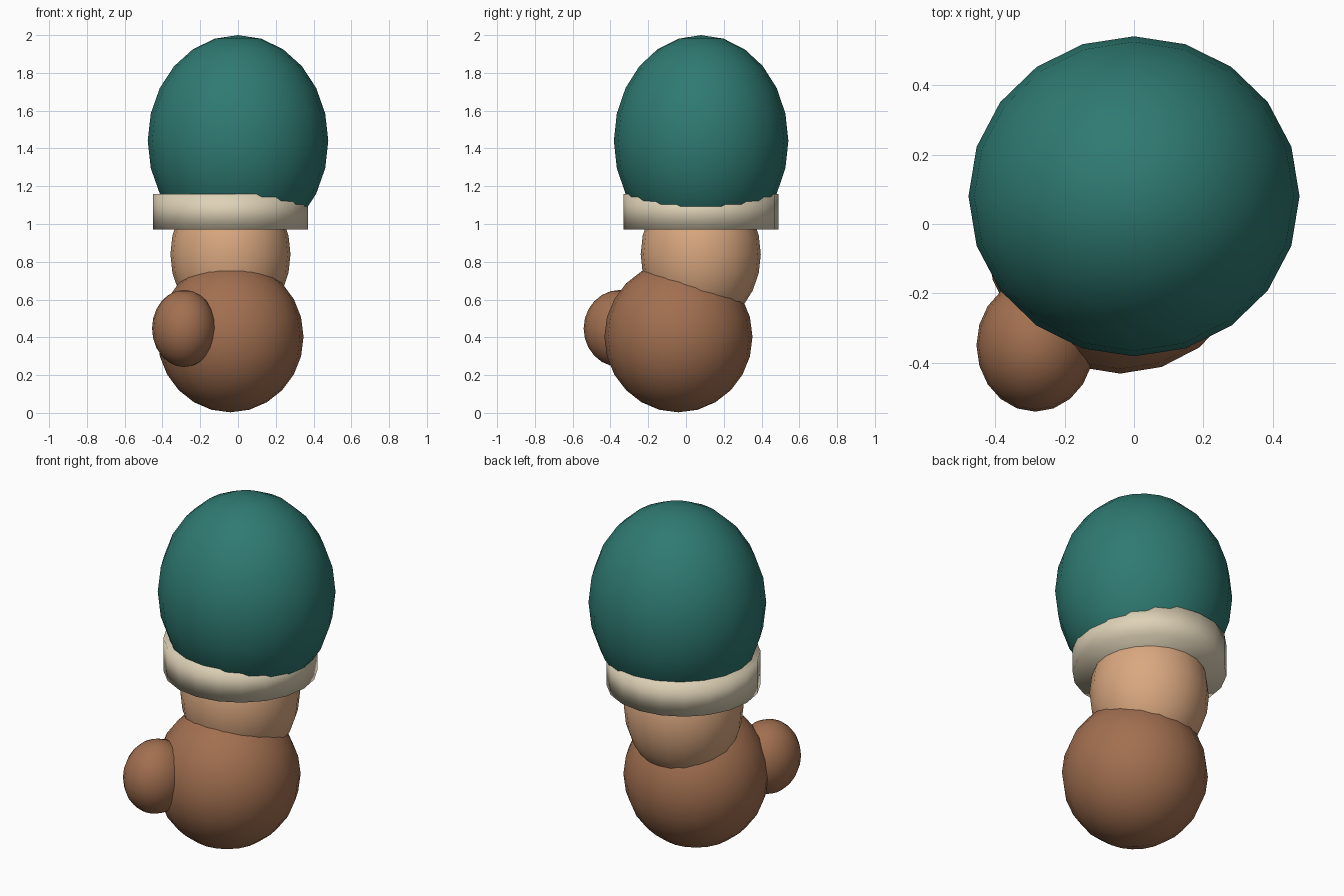
import bpy

cube = bpy.data.objects.get("Cube")
if cube:
    bpy.data.objects.remove(cube, do_unlink=True)

SIDES, RINGS = 20, 12


def make_material(name, rgb):
    mat = bpy.data.materials.new(name)
    mat.use_nodes = True
    colour = (*rgb, 1)
    mat.diffuse_color = colour
    for node in mat.node_tree.nodes:
        if node.type == "BSDF_PRINCIPLED":
            node.inputs["Base Color"].default_value = colour
    return mat


def finish(name, mat):
    obj = bpy.context.object
    obj.name = name
    obj.data.name = name
    obj.data.materials.append(mat)
    bpy.ops.object.transform_apply(location=False, rotation=False, scale=True)
    bpy.ops.object.shade_smooth()
    return obj


def ellipsoid(name, centre, radii, mat):
    bpy.ops.mesh.primitive_uv_sphere_add(
        segments=SIDES, ring_count=RINGS, radius=1, location=centre)
    bpy.context.object.scale = radii
    return finish(name, mat)


teal = make_material("teal", (0.028, 0.195, 0.168))
cream = make_material("cream", (0.73, 0.64, 0.47))
skin = make_material("light_tan", (0.70, 0.39, 0.215))
brown = make_material("brown", (0.36, 0.16, 0.08))

# Stacked rounded parts, from the bottom up
ellipsoid("body", (-0.04, -0.04, 0.403), (0.387, 0.392, 0.4), brown)
ellipsoid("side_knob", (-0.285, -0.35, 0.447), (0.17, 0.192, 0.204), brown)
ellipsoid("head", (-0.04, 0.078, 0.84), (0.318, 0.318, 0.385), skin)
ellipsoid("hat", (0, 0.08, 1.44), (0.478, 0.462, 0.56), teal)

# Flat-sided hat band with soft shading over its rim
bpy.ops.mesh.primitive_cylinder_add(
    vertices=SIDES, radius=0.41, depth=0.19, location=(-0.04, 0.08, 1.065))
finish("hat_band", cream)
